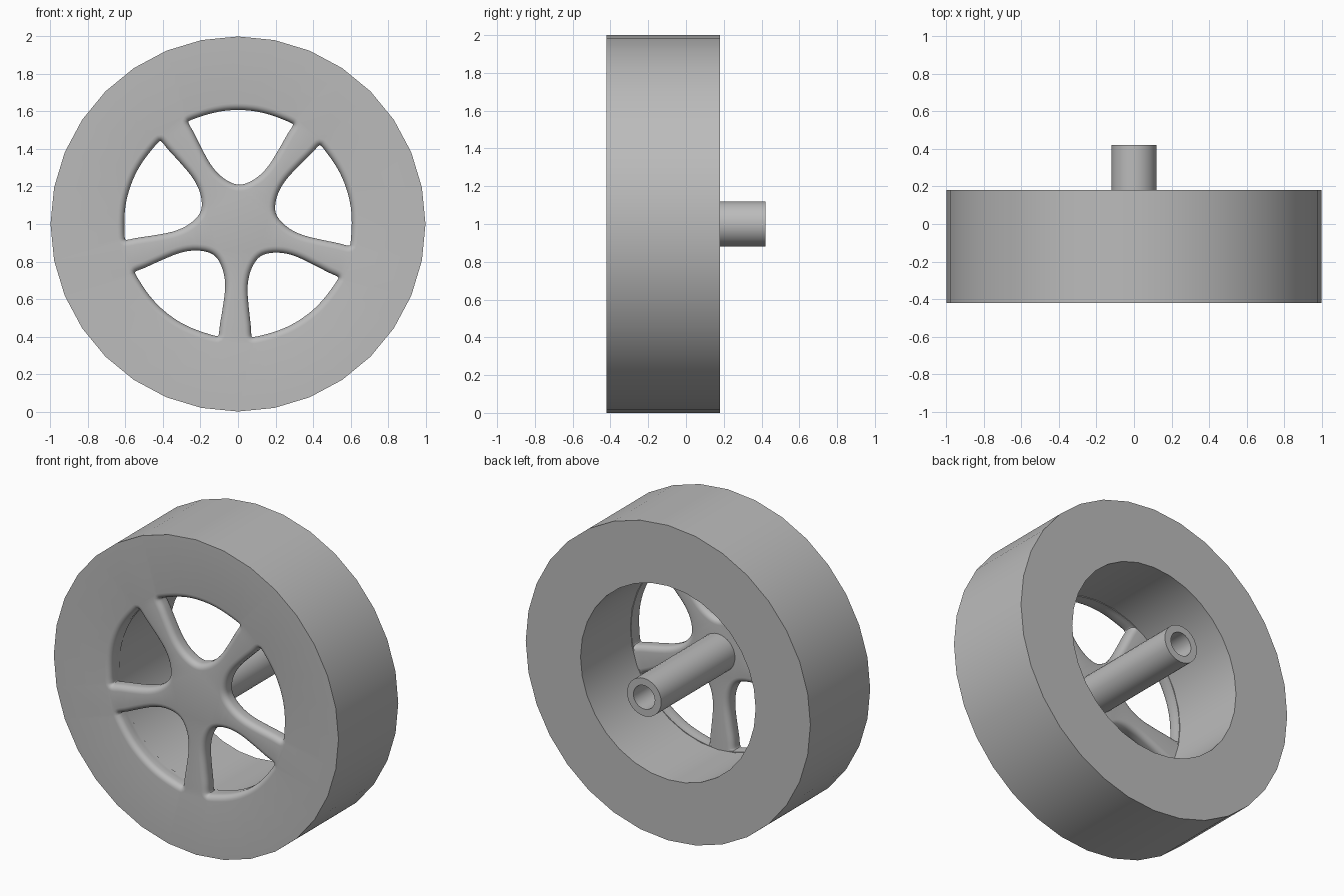
import bpy, bmesh, math
from mathutils import Vector

cube = bpy.data.objects.get("Cube")
if cube:
    bpy.data.objects.remove(cube, do_unlink=True)

FRONT, BACK, PLATE_BACK = -0.42, 0.18, -0.32
RIM_R, BARREL_R, FILLET, SIDES = 1.0, 0.615, 0.035, 32

grey = bpy.data.materials.new("grey")
grey.use_nodes = True
grey.diffuse_color = (0.5, 0.5, 0.5, 1)
grey.node_tree.nodes["Principled BSDF"].inputs["Base Color"].default_value = (0.5, 0.5, 0.5, 1)


def finish(bm, name):
    bmesh.ops.recalc_face_normals(bm, faces=bm.faces)
    mesh = bpy.data.meshes.new(name)
    bm.to_mesh(mesh)
    bm.free()
    obj = bpy.data.objects.new(name, mesh)
    bpy.context.collection.objects.link(obj)
    mesh.materials.append(grey)
    bpy.ops.object.select_all(action='DESELECT')
    obj.select_set(True)
    bpy.context.view_layer.objects.active = obj
    bpy.ops.object.shade_smooth_by_angle(angle=math.radians(30))
    return obj


def add_loop(bm, points, y):
    """Closed ring of vertices at depth y."""
    verts = [bm.verts.new((p[0], y, 1 + p[1])) for p in points]
    for a, b in zip(verts, verts[1:] + verts[:1]):
        bm.edges.new((a, b))
    return verts


def bridge(bm, a, b):
    n = len(a)
    for i in range(n):
        j = (i + 1) % n
        bm.faces.new((a[i], a[j], b[j], b[i]))


def circle(r):
    return [Vector((r * math.sin(i * math.tau / SIDES), r * math.cos(i * math.tau / SIDES)))
            for i in range(SIDES)]


def fill(bm, loops):
    """Flat face between an outer ring and the window rings inside it."""
    edges = [bm.edges.get((a, b)) for l in loops for a, b in zip(l, l[1:] + l[:1])]
    bmesh.ops.triangle_fill(bm, edges=edges, use_beauty=True, normal=(0, -1, 0))


def smooth_loop(pts, steps=3):
    """Closed Catmull-Rom curve through the points."""
    out, n = [], len(pts)
    for i in range(n):
        a, b, c, d = (pts[(i + k) % n] for k in (-1, 0, 1, 2))
        for s in range(steps):
            t = s / steps
            out.append(b + 0.5 * t * (c - a + t * (2 * a - 5 * b + 4 * c - d
                                                   + t * (3 * b - a - 3 * c + d))))
    return out


# Window outline: right half from hub to rim, mirrored
half = [(0, .21), (.05, .223), (.106, .26), (.157, .318), (.208, .405), (.249, .482),
        (.272, .52), (.279, .538), (.268, .546), (.24, .558), (.165, .584), (.085, .602), (0, .608)]
half = [Vector(p) for p in half]
outline = smooth_loop(half + [Vector((-p.x, p.y)) for p in half[-2:0:-1]])
count = len(outline)
normals = []
for i in range(count):
    t = (outline[(i + 1) % count] - outline[i - 1]).normalized()
    normals.append(Vector((t.y, -t.x)))


def window_points(offset, turn, limit):
    """Outline grown by offset, kept inside the limit radius, turned about the hub."""
    pts = []
    for p, n in zip(outline, normals):
        q = p + n * offset
        if q.length > limit:
            q = q * (max(limit, p.length) / q.length)
        c, s = math.cos(turn), math.sin(turn)
        pts.append(Vector((c * q.x - s * q.y, s * q.x + c * q.y)))
    return pts


# Wheel body: rim, barrel and spoked front plate in one shell
bm = bmesh.new()
rim_front = add_loop(bm, circle(RIM_R), FRONT)
rim_back = add_loop(bm, circle(RIM_R), BACK)
barrel_back = add_loop(bm, circle(BARREL_R), BACK)
barrel_front = add_loop(bm, circle(BARREL_R), PLATE_BACK)
bridge(bm, rim_front, rim_back)
bridge(bm, rim_back, barrel_back)
bridge(bm, barrel_back, barrel_front)

# Window openings with rounded edges on both sides of the spokes
ARC = [i / 5 * math.pi / 2 for i in range(6)]
section = [(FILLET * (1 - math.sin(a)), FRONT + FILLET * (1 - math.cos(a)), 9) for a in ARC]
section += [(FILLET * (1 - math.cos(a)), PLATE_BACK - FILLET * (1 - math.sin(a)), .609) for a in ARC]
front_loops, back_loops = [rim_front], [barrel_front]
for k in range(5):
    turn = math.radians(72 * k - 1.5)
    rings = [add_loop(bm, window_points(o, turn, lim), y) for o, y, lim in section]
    for a, b in zip(rings, rings[1:]):
        bridge(bm, a, b)
    front_loops.append(rings[0])
    back_loops.append(rings[-1])
fill(bm, front_loops)
fill(bm, back_loops)
finish(bm, "wheel_body")

# Hollow axle sticking out of the back of the hub
bm = bmesh.new()
profile = [(.12, PLATE_BACK - .03), (.12, .42), (.075, .42), (.075, PLATE_BACK)]
rings = [add_loop(bm, circle(r), y) for r, y in profile]
for a, b in zip(rings, rings[1:]):
    bridge(bm, a, b)
bm.faces.new(rings[0])
bm.faces.new(rings[-1])
finish(bm, "axle_tube")
